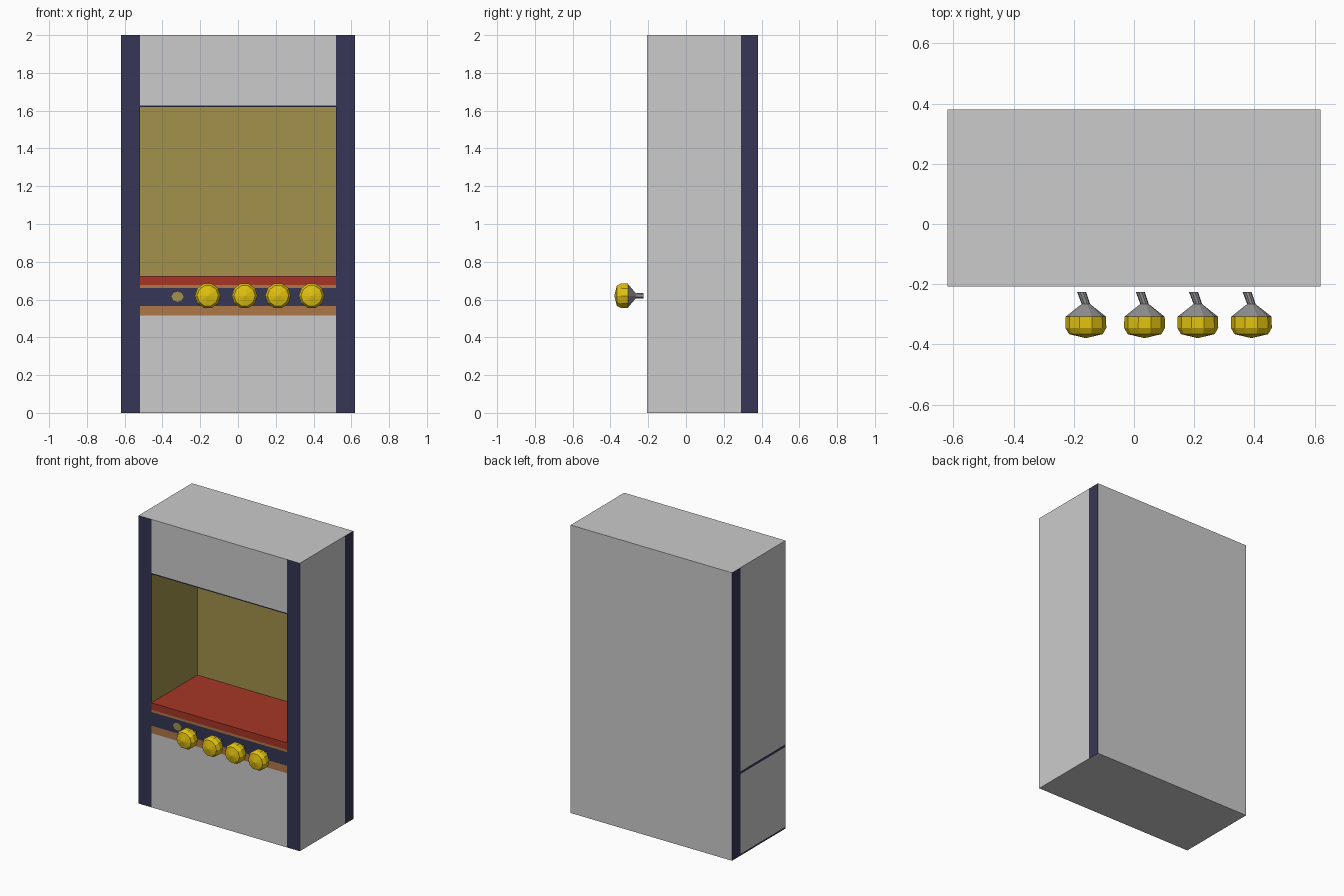
import bpy, bmesh, math
from mathutils import Vector

if "Cube" in bpy.data.objects:
    bpy.data.objects.remove(bpy.data.objects["Cube"])


def material(name, r, g, b):
    lin = [((c / 255 + 0.055) / 1.055) ** 2.4 for c in (r, g, b)]
    m = bpy.data.materials.new(name)
    m.diffuse_color = (*lin, 1)
    m.use_nodes = True
    m.node_tree.nodes["Principled BSDF"].inputs["Base Color"].default_value = m.diffuse_color
    return m


MATS = [material("light_grey", 203, 203, 203), material("navy", 54, 54, 86),
        material("olive", 162, 145, 75), material("red", 166, 53, 38),
        material("orange", 173, 119, 71), material("knob_yellow", 226, 194, 14),
        material("stem_grey", 145, 145, 145)]
GREY, NAVY, OLIVE, RED, ORANGE, YELLOW, STEM = range(7)


def finish(bm, name):
    me = bpy.data.meshes.new(name)
    bmesh.ops.recalc_face_normals(bm, faces=bm.faces)
    bm.to_mesh(me)
    bm.free()
    for m in MATS:
        me.materials.append(m)
    ob = bpy.data.objects.new(name, me)
    bpy.context.collection.objects.link(ob)
    return ob


# cabinet: one box, cut along the colour borders
W, FRONT, BACK, H = 0.62, -0.207, 0.38, 2.0
IN, STRIP, FLOOR, CEIL = 0.52, 0.29, 0.726, 1.62
bm = bmesh.new()
bmesh.ops.create_cube(bm, size=1)
for v in bm.verts:
    v.co = Vector((v.co.x * 2 * W, (v.co.y + 0.5) * (BACK - FRONT) + FRONT, (v.co.z + 0.5) * H))
cuts = [((s * IN, 0, 0), (1, 0, 0)) for s in (-1, 1)] + [((0, STRIP, 0), (0, 1, 0))]
cuts += [((0, 0, z), (0, 0, 1)) for z in (0.012, 0.515, 0.567, 0.585, 0.662, 0.678, FLOOR, CEIL, 1.628)]
for co, no in cuts:
    bmesh.ops.bisect_plane(bm, geom=bm.verts[:] + bm.edges[:] + bm.faces[:], plane_co=co, plane_no=no)

# front bands from bottom to top: upper limit, colour
BANDS = [(0.515, GREY), (0.567, ORANGE), (0.662, NAVY), (0.678, ORANGE), (FLOOR, RED),
         (CEIL, OLIVE), (1.628, NAVY), (H, GREY)]
bm.normal_update()
opening = None
for f in bm.faces:
    c, n = f.calc_center_median(), f.normal
    f.material_index = GREY
    if n.y < -0.5:
        if abs(c.x) > IN:
            f.material_index = NAVY
        else:
            f.material_index = next(m for z, m in BANDS if c.z < z)
            if FLOOR < c.z < CEIL:
                opening = f
    elif abs(n.x) > 0.5:
        seam = n.x < 0 and (c.z < 0.012 or 0.567 < c.z < 0.585)
        if c.y > STRIP or seam:
            f.material_index = NAVY

# display recess: push the opening inwards
ret = bmesh.ops.extrude_discrete_faces(bm, faces=[opening])
back = ret["faces"][0]
bmesh.ops.translate(bm, verts=back.verts[:], vec=(0, 0.505, 0))
for e in back.edges:
    for f in e.link_faces:
        low = f is not back and all(v.co.z < FLOOR + 0.01 for v in f.verts)
        f.material_index = RED if low else OLIVE
finish(bm, "cabinet")

# small flat disc on the control strip
bm = bmesh.new()
bmesh.ops.create_circle(bm, cap_ends=True, segments=8, radius=0.032)
for v in bm.verts:
    v.co = Vector((v.co.x - 0.32, FRONT - 0.003, v.co.y * 0.85 + 0.615))
for f in bm.faces:
    f.material_index = OLIVE
finish(bm, "button_disc")

# knobs: y, radius, sideways shift, colour of the band that follows
PROFILE = [(-0.379, 0.001, 0, YELLOW), (-0.366, 0.056, 0, YELLOW), (-0.345, 0.068, 0, YELLOW),
           (-0.308, 0.067, 0, STEM), (-0.266, 0.014, 0, STEM), (-0.226, 0.015, -0.014, STEM)]
SIDES = 10
for i, x in enumerate((-0.16, 0.035, 0.212, 0.39)):
    bm = bmesh.new()
    rings = []
    for y, r, dx, m in PROFILE:
        k = 2 * math.pi / SIDES
        rings.append([bm.verts.new((x + dx + r * math.cos(k * j), y, 0.62 + r * math.sin(k * j)))
                      for j in range(SIDES)])
    for a, b, p in zip(rings, rings[1:], PROFILE):
        for j in range(SIDES):
            q = (j + 1) % SIDES
            bm.faces.new((a[j], a[q], b[q], b[j])).material_index = p[3]
    bm.faces.new(rings[0]).material_index = YELLOW
    bm.faces.new(rings[-1]).material_index = STEM
    finish(bm, f"knob_{i + 1}")
